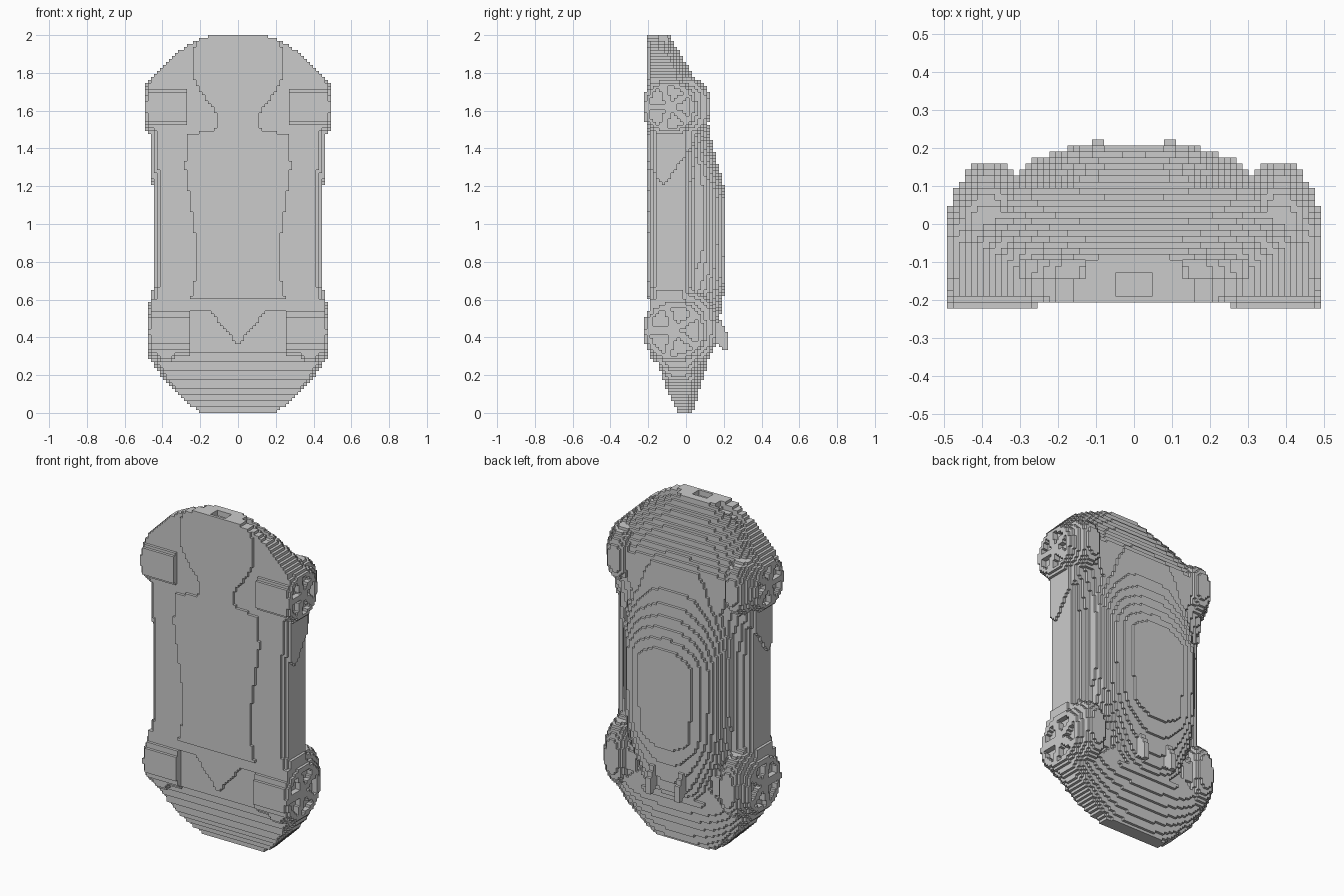
import bpy
import math

old = bpy.data.objects.get("Cube")
if old:
    bpy.data.objects.remove(old, do_unlink=True)

H = 2 / 126                      # edge of one block
GRID = ((-31, 31), (-14, 14), (0, 126))

grey = bpy.data.materials.new("plain grey")
grey.use_nodes = True
COLOUR = (0.6, 0.6, 0.6, 1)
grey.diffuse_color = COLOUR
grey.node_tree.nodes["Principled BSDF"].inputs["Base Color"].default_value = COLOUR

# Block face directions with their corner offsets
SIDES = (
    ((1, 0, 0), ((1, 0, 0), (1, 1, 0), (1, 1, 1), (1, 0, 1))),
    ((-1, 0, 0), ((0, 0, 0), (0, 0, 1), (0, 1, 1), (0, 1, 0))),
    ((0, 1, 0), ((0, 1, 0), (0, 1, 1), (1, 1, 1), (1, 1, 0))),
    ((0, -1, 0), ((0, 0, 0), (1, 0, 0), (1, 0, 1), (0, 0, 1))),
    ((0, 0, 1), ((0, 0, 1), (1, 0, 1), (1, 1, 1), (0, 1, 1))),
    ((0, 0, -1), ((0, 0, 0), (0, 1, 0), (1, 1, 0), (1, 0, 0))),
)


def curve(points):
    """Piecewise linear function through (z, value) points."""
    def at(z):
        if z <= points[0][0]:
            return points[0][1]
        for (a, u), (b, v) in zip(points, points[1:]):
            if z <= b:
                return u + (v - u) * (z - a) / (b - a)
        return points[-1][1]
    return at


def block_object(name, inside, low=(-1, -1, 0), high=(1, 1, 2)):
    """Fill the shape with blocks and keep only the outer faces."""
    spans = [[n for n in range(*GRID[k]) if low[k] <= (n + .5) * H <= high[k]]
             for k in range(3)]
    cells = {(i, j, k) for k in spans[2] for j in spans[1] for i in spans[0]
             if inside((i + .5) * H, (j + .5) * H, (k + .5) * H)}
    index, faces = {}, []
    for i, j, k in sorted(cells):
        for (dx, dy, dz), corners in SIDES:
            if (i + dx, j + dy, k + dz) not in cells:
                faces.append([index.setdefault((i + a, j + b, k + c), len(index))
                              for a, b, c in corners])
    mesh = bpy.data.meshes.new(name)
    mesh.from_pydata([(i * H, j * H, k * H) for i, j, k in index], [], faces)
    mesh.materials.append(grey)
    mesh.update()
    obj = bpy.data.objects.new(name, mesh)
    bpy.context.collection.objects.link(obj)
    return obj


# Profiles along the length of the car, which stands on its tail
width = curve([(0, .19), (.03, .24), (.1, .32), (.17, .385), (.25, .445), (.3, .46),
               (.62, .46), (.68, .445), (1.5, .445), (1.56, .47), (1.7, .475),
               (1.76, .465), (1.8, .43), (1.9, .33), (1.95, .255), (1.98, .2), (2, .12)])
deck = curve([(0, .035), (.1, .065), (.2, .095), (.3, .125), (.45, .1), (.6, .065),
              (1.2, .065), (1.35, .085), (1.5, .11), (1.66, .105), (1.8, .03),
              (1.95, -.06), (2, -.085)])
shoulder = curve([(0, -.01), (.25, -.02), (.6, -.05), (1.3, -.05), (1.7, -.06),
                  (1.9, -.13), (2, -.17)])
tail_floor = curve([(0, -.04), (.05, -.065), (.1, -.09), (.2, -.13), (.3, -.16),
                    (.36, -.19)])
panel = curve([(.6, .25), (.7, .23), (.95, .23), (1.1, .25), (1.3, .28), (1.47, .27),
               (1.5, .12), (1.58, .11), (1.7, .2), (1.78, .24), (1.92, .24), (2, .2)])
roof = curve([(.22, .08), (.3, .125), (.37, .16), (.5, .18), (.6, .195), (.7, .213),
              (1.14, .213), (1.2, .2), (1.3, .172), (1.4, .145), (1.5, .125), (1.62, .1)])
cabin_width = curve([(.22, .18), (.4, .26), (.6, .33), (.9, .36), (1.3, .36), (1.62, .32)])

# Wheels: centre y, centre z, radius, inner x, outer x
WHEELS = {"front": (-.0875, 1.617, .148, .27, 31 * H),
          "rear": (-.06, .435, .171, .25, 30 * H)}


def in_well(x, y, z):
    return any(abs(x) > a and math.hypot(y - cy, z - cz) < r
               for cy, cz, r, a, b in WHEELS.values())


def floor(x, z):
    if z > .6:
        return -.206 if x < panel(z) else -.19
    if z > .36 + min(x * 1.2, .18):
        return -.19                                  # diffuser edge
    return max(-.175, tail_floor(z))


def hull(x, y, z):
    x = abs(x)
    if z > 2 or y < floor(x, z) or y > deck(z):
        return False
    w, s = width(z), shoulder(z)
    if y > s:
        w *= max(0, 1 - ((y - s) / (deck(z) - s)) ** 3) ** (1 / 3)
    if .6 < z < 1.5:
        w -= max(0, -.15 - y) * .8                   # rounded sill
        if z > 1.2 + abs(y + .12) * 1.4 and -.19 < y < .04:
            w += H                                   # flare behind front wheel
    elif z <= .36:
        w -= max(0, s - .06 - y) * .5
    return x < w


def lower_body(x, y, z):
    if in_well(x, y, z) or not hull(x, y, z):
        return False
    # Grille and lamp recesses in the nose
    ax = abs(x)
    recess = (ax < .045 and -.19 < y < -.13) or (.13 < ax < .3 and -.145 < y < -.1)
    return not (z > 1.86 and recess and not hull(x, y, z + 2 * H))


def cabin(x, y, z):
    t = y / roof(z)
    return 0 <= t < 1 and abs(x) < cabin_width(z) * (1 - t ** 2.6) ** .42


block_object("lower_body", lower_body)
block_object("cabin", cabin, (-.4, 0, .22), (.4, .22, 1.62))


# Wheel arch bulges: centre x, y, z and radii
def fender(cx, cy, cz, rx, ry, rz):
    def inside(x, y, z):
        if y < -.19 or in_well(x, y, z):
            return False
        return (abs((abs(x) - cx) / rx) ** 2.5 + abs((y - cy) / ry) ** 2.5
                + abs((z - cz) / rz) ** 2.5) < 1
    return inside


FENDERS = {"front": (.385, -.06, 1.62, .09, .19, .17),
           "rear": (.38, -.04, .45, .09, .205, .205)}


# Wheel with rounded tyre edge, rim ring, hub and five spokes
def wheel(cy, cz, radius, inner, outer):
    def inside(x, y, z):
        ax, r = abs(x), math.hypot(y - cy, z - cz)
        if r > radius or not inner < ax < outer:
            return False
        if r > radius - H and ax > outer - H:
            return False
        if .035 < r < radius * .74 and ax > outer - 2 * H:
            turn = math.atan2(z - cz, y - cy) % (math.tau / 5) - math.pi / 5
            return r * abs(math.sin(turn)) < .02
        return True
    return inside


for side, low, high in (("left", 0, 1), ("right", -1, 0)):
    for end in ("front", "rear"):
        block_object(f"{end}_{side}_fender", fender(*FENDERS[end]),
                     (low, -1, 0), (high, 1, 2))
        block_object(f"{end}_{side}_wheel", wheel(*WHEELS[end]),
                     (low, -1, 0), (high, 1, 2))

    # Small upright fin on the tail deck
    block_object(f"{side}_tail_fin",
                 lambda x, y, z: 5 * H < abs(x) < 7 * H
                 and z > .32 + (.222 - y) * .7 and y < .222 - max(0, z - .42) * .5,
                 (low, .08, .3), (high, .23, .53))
